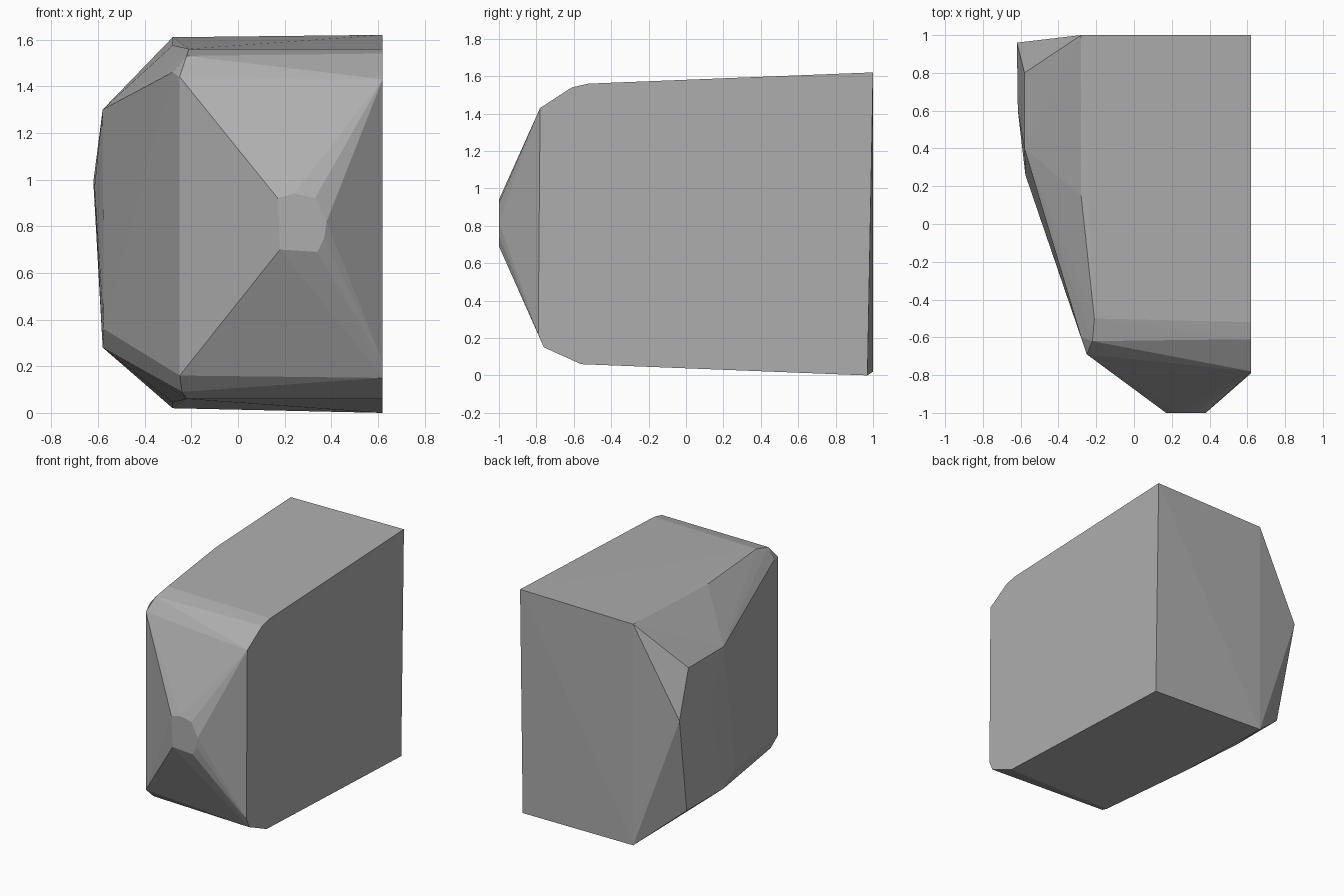
import bpy, bmesh

cube = bpy.data.objects.get("Cube")
if cube:
    bpy.data.objects.remove(cube, do_unlink=True)

grey = bpy.data.materials.new("plain grey")
grey.use_nodes = True
colour = (0.42, 0.42, 0.42, 1)
grey.diffuse_color = colour
grey.node_tree.nodes["Principled BSDF"].inputs["Base Color"].default_value = colour

# Flat cut side, as y/z profile
SIDE = 0.62
side = [(SIDE, y, z) for y, z in (
    (-0.78, 1.43), (-0.61, 1.54), (-0.52, 1.56), (1, 1.62),
    (0.97, 0), (-0.56, 0.06), (-0.76, 0.15), (-0.79, 0.22))]

# Small blunt nose, as x/z outline
nose = [(x, -1, z) for x, z in (
    (0.17, 0.92), (0.24, 0.94), (0.33, 0.92), (0.38, 0.82),
    (0.37, 0.75), (0.34, 0.69), (0.18, 0.70))]

# Rounded corners beside the nose, top then bottom
corners = [
    (-0.25, -0.69, 1.44), (-0.28, -0.6, 1.46), (-0.22, -0.62, 1.53),
    (-0.21, -0.5, 1.56), (-0.28, 0.15, 1.575),
    (-0.25, -0.69, 0.16), (-0.28, -0.6, 0.18), (-0.24, -0.62, 0.09),
    (-0.22, -0.55, 0.06), (-0.28, 0.2, 0.045)]

# Bulging side and back rim
bulge = [
    (-0.28, 1, 1.61), (-0.28, 1, 0.02), (-0.62, 0.96, 0.99),
    (-0.615, 0.6, 0.97), (-0.58, 0.8, 1.3), (-0.58, 0.4, 1.3),
    (-0.58, 0.82, 0.28), (-0.58, 0.4, 0.28), (-0.575, 0.26, 0.36)]

# Wrap all outlines in one faceted shell
bm = bmesh.new()
for p in side + nose + corners + bulge:
    bm.verts.new(p)
hull = bmesh.ops.convex_hull(bm, input=bm.verts)
loose = {v for v in hull["geom_interior"] + hull["geom_unused"]
         if isinstance(v, bmesh.types.BMVert)}
bmesh.ops.delete(bm, geom=list(loose), context="VERTS")
bmesh.ops.dissolve_limit(bm, angle_limit=0.01, verts=bm.verts, edges=bm.edges)
bmesh.ops.recalc_face_normals(bm, faces=bm.faces)

mesh = bpy.data.meshes.new("faceted_block")
bm.to_mesh(mesh)
bm.free()
mesh.materials.append(grey)
block = bpy.data.objects.new("faceted_block", mesh)
bpy.context.collection.objects.link(block)
